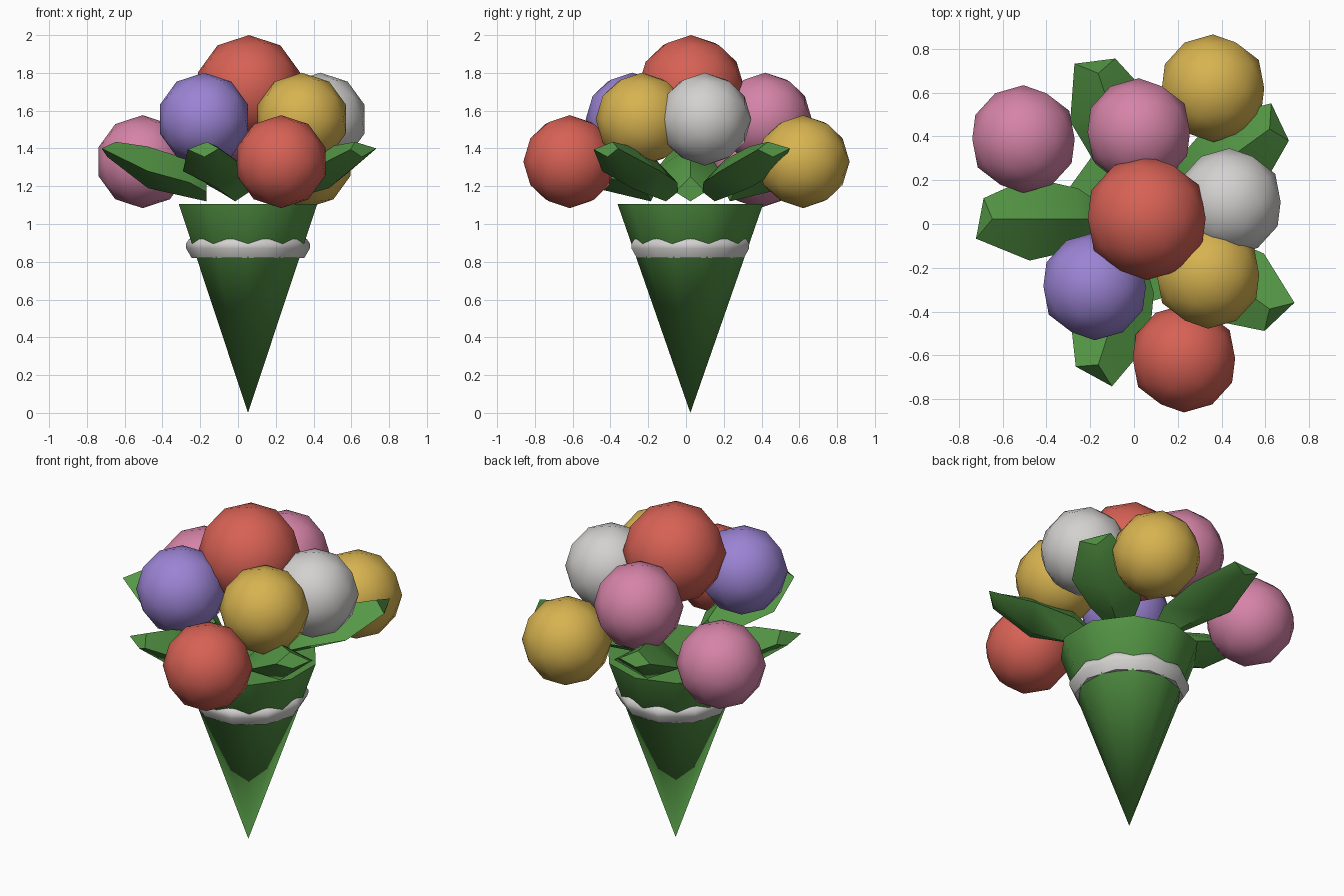
import bpy
import bmesh
from math import sin, cos, pi, radians
from mathutils import Matrix

if "Cube" in bpy.data.objects:
    bpy.data.objects.remove(bpy.data.objects["Cube"])

AXIS = (0.053, 0.023, 0)


def material(name, r, g, b):
    m = bpy.data.materials.new(name)
    m.use_nodes = True
    m.diffuse_color = (r, g, b, 1)
    bsdf = m.node_tree.nodes["Principled BSDF"]
    bsdf.inputs["Base Color"].default_value = (r, g, b, 1)
    bsdf.inputs["Roughness"].default_value = 0.8
    return m


red = material("red", 0.68, 0.12, 0.09)
pink = material("pink", 0.67, 0.23, 0.39)
yellow = material("yellow", 0.68, 0.45, 0.08)
purple = material("purple", 0.33, 0.23, 0.66)
white = material("white", 0.65, 0.64, 0.63)
green = material("green", 0.09, 0.31, 0.06)


def finish(name, bm, mat, location, angle):
    mesh = bpy.data.meshes.new(name)
    bm.to_mesh(mesh)
    bm.free()
    mesh.materials.append(mat)
    ob = bpy.data.objects.new(name, mesh)
    ob.location = location
    bpy.context.collection.objects.link(ob)
    bpy.ops.object.select_all(action="DESELECT")
    ob.select_set(True)
    bpy.context.view_layer.objects.active = ob
    bpy.ops.object.shade_smooth_by_angle(angle=radians(angle))


def bridge(bm, a, b):
    for i in range(len(a)):
        j = (i + 1) % len(a)
        bm.faces.new((a[i], a[j], b[j], b[i]))


def ring(bm, radius, z, turn, sides=10):
    return [bm.verts.new((radius * cos(turn + 2 * pi * i / sides),
                          radius * sin(turn + 2 * pi * i / sides), z))
            for i in range(sides)]


# Wrapper: closed ten-sided cone standing on its tip
bm = bmesh.new()
rim = ring(bm, 0.385, 1.105, pi / 10)
tip = bm.verts.new((0, 0, 0))
for i in range(10):
    bm.faces.new((rim[(i + 1) % 10], rim[i], tip))
bm.faces.new(rim)
finish("wrapper_cone", bm, green, AXIS, 60)

# Ribbon: lathed band, turned half a side against the cone
bm = bmesh.new()
profile = [(0.275, 0.822), (0.298, 0.82), (0.327, 0.87), (0.328, 0.895),
           (0.312, 0.92), (0.3, 0.924)]
rings = [ring(bm, r, z, 0) for r, z in profile]
for lower, upper in zip(rings, rings[1:]):
    bridge(bm, lower, upper)
finish("ribbon_band", bm, white, AXIS, 60)

# Leaves: lofted sections of (distance, half width, keel z, edge z, ridge z)
SECTIONS = [(0.22, 0.08, 1.12, 1.17, 1.25),
            (0.31, 0.14, 1.14, 1.22, 1.34),
            (0.53, 0.19, 1.19, 1.28, 1.41)]
# blunt, slightly skewed end of each leaf
LEAF_END = [(0.775, 0.09, 1.40), (0.70, 0, 1.435),
            (0.74, -0.095, 1.395), (0.745, 0, 1.355)]
for n in range(5):
    bm = bmesh.new()
    outlines = [((d, w, edge), (d, 0, ridge), (d, -w, edge), (d, 0, keel))
                for d, w, keel, edge, ridge in SECTIONS] + [LEAF_END]
    loops = [[bm.verts.new(p) for p in outline] for outline in outlines]
    for lower, upper in zip(loops, loops[1:]):
        bridge(bm, lower, upper)
    bm.faces.new(loops[0])
    bm.faces.new(loops[-1])
    bmesh.ops.recalc_face_normals(bm, faces=bm.faces)
    bm.transform(Matrix.Rotation(radians(36 + 72 * n), 4, "Z"))
    finish(f"leaf_{n + 1}", bm, green, AXIS, 50)

# Blossoms: low-poly balls with their poles facing front and back
BLOSSOMS = [("red_blossom_top", red, 0.058, 0.027, 1.717, 0.283),
            ("purple_blossom", purple, -0.18, -0.285, 1.555, 0.246),
            ("yellow_blossom_front", yellow, 0.338, -0.232, 1.555, 0.246),
            ("white_blossom", white, 0.436, 0.10, 1.555, 0.246),
            ("pink_blossom_back", pink, 0.022, 0.42, 1.555, 0.246),
            ("pink_blossom_right", pink, -0.505, 0.388, 1.33, 0.246),
            ("yellow_blossom_back", yellow, 0.361, 0.62, 1.33, 0.246),
            ("red_blossom_front", red, 0.228, -0.615, 1.33, 0.246)]
for name, mat, x, y, z, radius in BLOSSOMS:
    bm = bmesh.new()
    bmesh.ops.create_icosphere(bm, subdivisions=2, radius=radius,
                               matrix=Matrix.Rotation(pi / 2, 4, "X"))
    finish(name, bm, mat, (x, y, z), 180)
